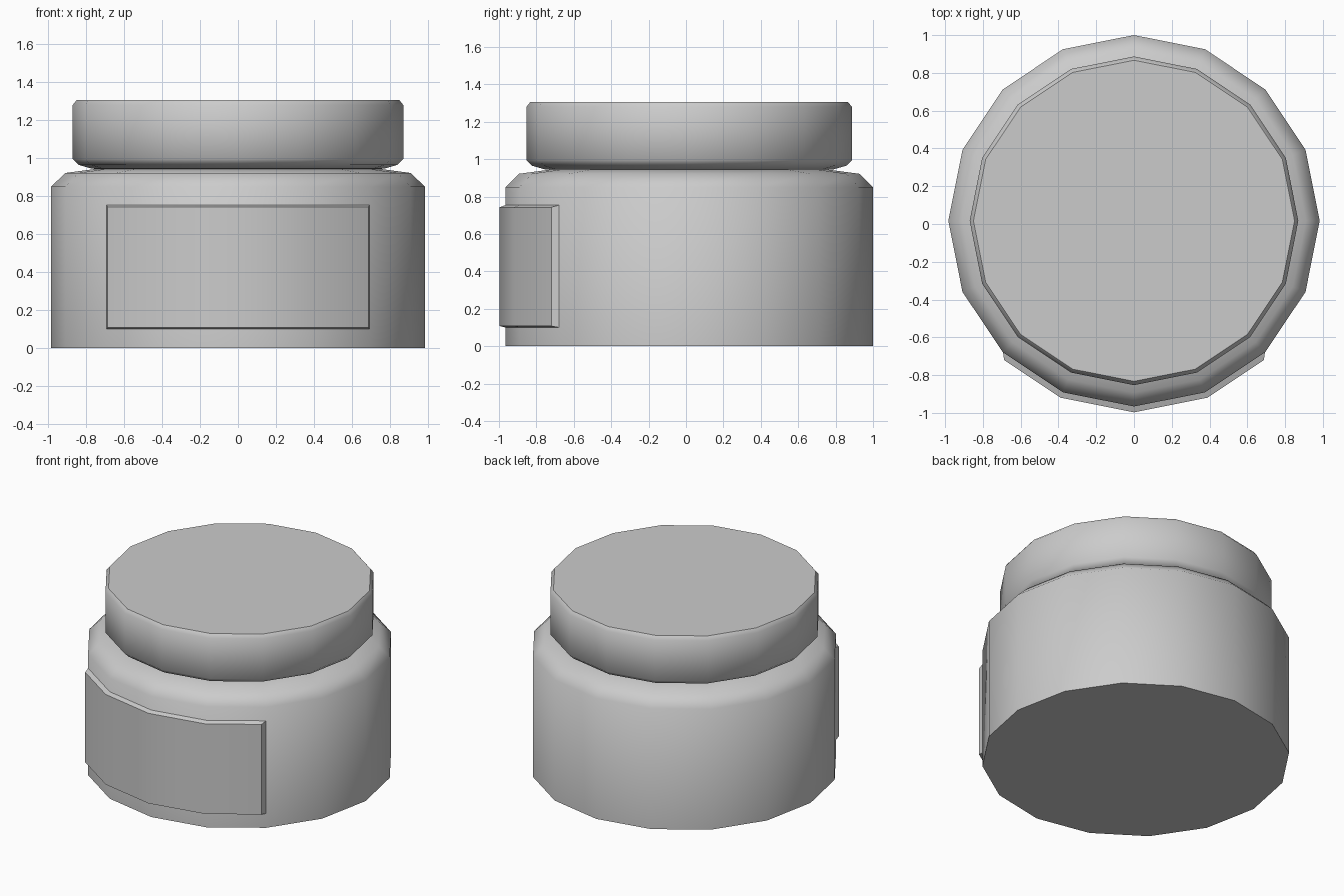
import bpy
import bmesh
from math import sin, cos, radians

SIDES = 16
CENTRE_Y = 0.017

cube = bpy.data.objects.get("Cube")
if cube:
    bpy.data.objects.remove(cube, do_unlink=True)

GREY = (0.6, 0.6, 0.6, 1.0)
grey = bpy.data.materials.new("plain grey")
grey.use_nodes = True
grey.diffuse_color = GREY
grey.node_tree.nodes["Principled BSDF"].inputs["Base Color"].default_value = GREY


def polar(radius, degrees, z):
    """Point around the jar axis, with zero degrees at the front."""
    a = radians(degrees)
    return (radius * sin(a), CENTRE_Y - radius * cos(a), z)


def loft(name, sections, cyclic):
    """Join matching closed loops of points and cap both ends."""
    bm = bmesh.new()
    loops = [[bm.verts.new(p) for p in section] for section in sections]
    for low, high in zip(loops, loops[1:]):
        count = len(low)
        for i in range(count):
            j = (i + 1) % count
            bm.faces.new((low[i], low[j], high[j], high[i]))
    bm.faces.new(loops[0])
    bm.faces.new(loops[-1])
    bmesh.ops.recalc_face_normals(bm, faces=bm.faces)
    mesh = bpy.data.meshes.new(name)
    bm.to_mesh(mesh)
    bm.free()
    mesh.materials.append(grey)
    mesh.shade_smooth()
    mesh.set_sharp_from_angle(angle=radians(cyclic))
    obj = bpy.data.objects.new(name, mesh)
    bpy.context.collection.objects.link(obj)
    return obj


def lathe(name, profile):
    """Turn a radius and height profile into a faceted round part."""
    step = 360 / SIDES
    rings = [[polar(r, i * step, z) for i in range(SIDES)] for r, z in profile]
    return loft(name, rings, 50)


# Jar body with a bevelled shoulder
lathe("jar_body", [(0.983, 0), (0.983, 0.85), (0.91, 0.922), (0.73, 0.946)])

# Lid with bevelled rims, resting on the neck
lathe("lid", [(0.72, 0.942), (0.77, 0.945), (0.84, 0.965), (0.87, 0.995),
              (0.87, 1.28), (0.85, 1.305)])

# Raised label plate wrapped over the four front facets
columns = []
for base_angle, face_angle, face_radius in [
        (-45, -43, 1.008), (-22.5, -22.5, 1.014), (0, 0, 1.014),
        (22.5, 22.5, 1.014), (45, 43, 1.008)]:
    columns.append([polar(0.981, base_angle, 0.10),
                    polar(face_radius, face_angle, 0.108),
                    polar(face_radius, face_angle, 0.743),
                    polar(0.981, base_angle, 0.755)])
loft("label_plate", columns, 35)
